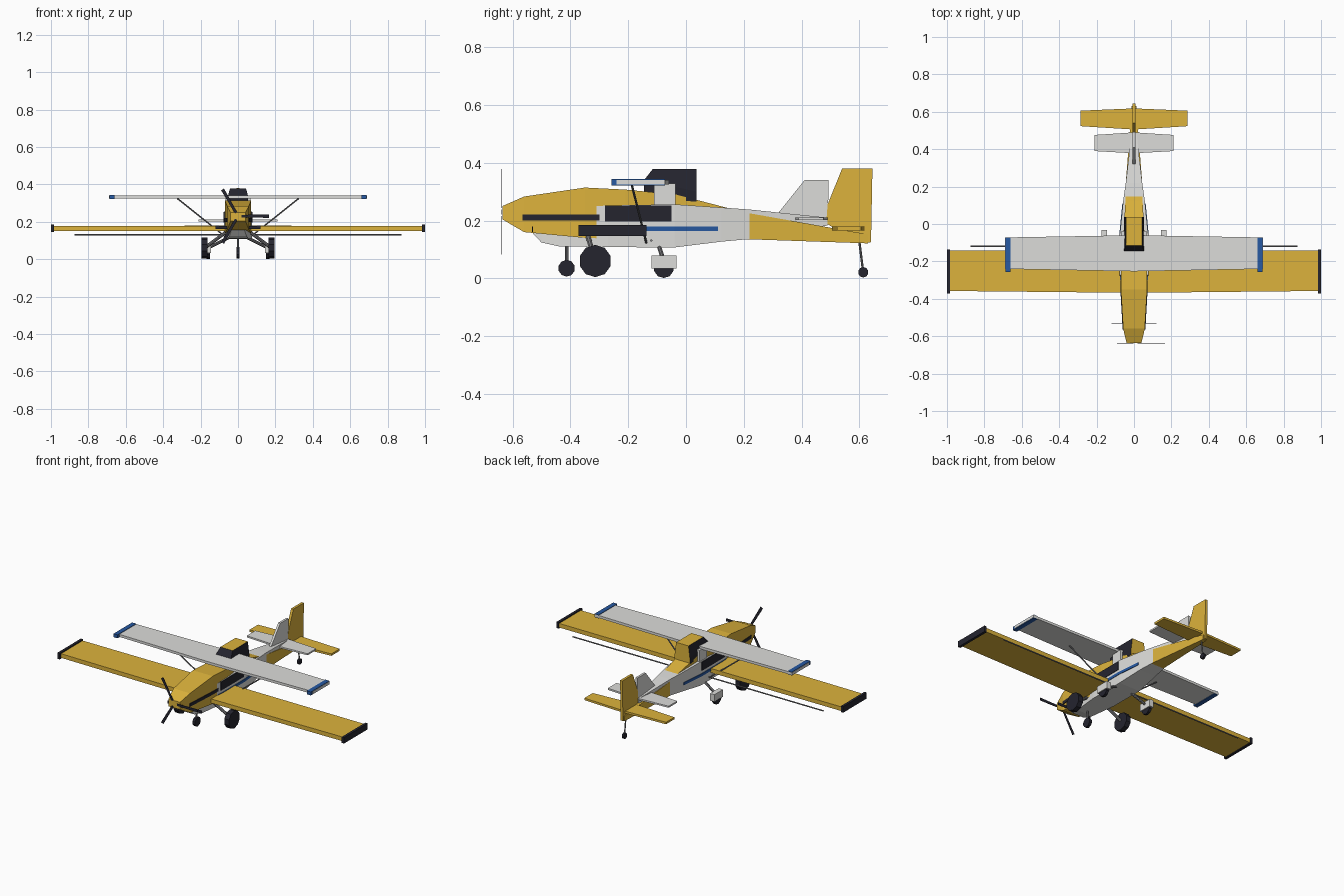
import bpy, bmesh, math
from mathutils import Vector

if "Cube" in bpy.data.objects:
    bpy.data.objects.remove(bpy.data.objects["Cube"])


def material(name, rgb):
    m = bpy.data.materials.new(name)
    m.use_nodes = True
    m.diffuse_color = (*rgb, 1)
    m.node_tree.nodes["Principled BSDF"].inputs["Base Color"].default_value = (*rgb, 1)
    return m


YELLOW = material("golden yellow", (0.72, 0.45, 0.045))
WHITE = material("off white", (0.72, 0.72, 0.7))
DARK = material("near black", (0.018, 0.018, 0.028))
BLUE = material("deep blue", (0.02, 0.1, 0.36))
GREY = material("metal grey", (0.2, 0.2, 0.21))


def finish(name, bm, *mats):
    bmesh.ops.recalc_face_normals(bm, faces=bm.faces)
    mesh = bpy.data.meshes.new(name)
    bm.to_mesh(mesh)
    bm.free()
    for m in mats:
        mesh.materials.append(m)
    ob = bpy.data.objects.new(name, mesh)
    bpy.context.collection.objects.link(ob)
    return ob


def loft(name, rings, *mats):
    """Skin a list of equal point rings and cap both ends."""
    bm = bmesh.new()
    rows = [[bm.verts.new(p) for p in ring] for ring in rings]
    n = len(rows[0])
    for a, b in zip(rows, rows[1:]):
        for i in range(n):
            j = (i + 1) % n
            bm.faces.new((a[i], a[j], b[j], b[i]))
    bm.faces.new(rows[0])
    bm.faces.new(rows[-1])
    return finish(name, bm, *mats)


def body(name, sections, mat):
    """Box fuselage from (y, half width, bottom, top) stations."""
    return loft(name, [[(-w, y, lo), (w, y, lo), (w, y, hi), (-w, y, hi)]
                       for y, w, lo, hi in sections], mat)


def width_at(sections, y):
    for a, b in zip(sections, sections[1:]):
        if a[0] <= y <= b[0]:
            return a[1] + (b[1] - a[1]) * (y - a[0]) / (b[0] - a[0])
    return sections[-1][1]


def side_plates(name, sections, y0, y1, z0, z1, mat):
    """Thin painted panels following both fuselage sides."""
    stops = [y0] + [s[0] for s in sections if y0 < s[0] < y1] + [y1]
    for label, s in (("left", 1), ("right", -1)):
        rings = []
        for y in stops:
            w = width_at(sections, y)
            rings.append([(s * (w + d), y, z) for d, z in
                          ((-0.003, z0), (0.003, z0), (0.003, z1), (-0.003, z1))])
        loft(label + "_" + name, rings, mat)


def box(name, x, y, z, mat):
    return loft(name, [[(a, y[0], z[0]), (a, y[1], z[0]), (a, y[1], z[1]), (a, y[0], z[1])]
                       for a in x], mat)


def plane_surface(name, span, root, tip, z, mat):
    """Tapered slab reaching from one tip to the other."""
    return loft(name, [[(x, c[0], z[0]), (x, c[1], z[0]), (x, c[1], z[1]), (x, c[0], z[1])]
                       for x, c in ((-span, tip), (0, root), (span, tip))], mat)


def fin(name, profile, half, mat):
    return loft(name, [[(x, y, z) for y, z in profile] for x in (-half, half)], mat)


def rod(name, a, b, r, mat, sides=8):
    a, b = Vector(a), Vector(b)
    bm = bmesh.new()
    bmesh.ops.create_cone(bm, cap_ends=True, segments=sides, radius1=r, radius2=r,
                          depth=(b - a).length)
    ob = finish(name, bm, mat)
    ob.location = (a + b) / 2
    ob.rotation_euler = (b - a).to_track_quat("Z", "Y").to_euler()
    return ob


def wheel(name, x, y, z, r, half):
    ob = rod(name, (x - half, y, z), (x + half, y, z), r, DARK, 10)
    return ob


def blades(name, count, length, y, z):
    """Flat propeller blades around a hub."""
    for k in range(count):
        t = 2 * math.pi * k / count
        u, v = Vector((math.cos(t), 0, math.sin(t))), Vector((-math.sin(t), 0, math.cos(t)))
        rings = [[c + u * d + v * w for d, w in
                  ((0.02, -0.007), (length, -0.009), (length, 0.009), (0.02, 0.007))]
                 for c in (Vector((0, y, z)), Vector((0, y + 0.002, z)))]
        loft(f"{name}_{k + 1}", rings, DARK)


# Fuselages of the low-wing and the high-wing aircraft
low = [(-0.635, 0.04, 0.204, 0.25), (-0.56, 0.058, 0.16, 0.283), (-0.35, 0.07, 0.14, 0.314),
       (-0.21, 0.07, 0.135, 0.307), (-0.035, 0.055, 0.135, 0.29), (0.123, 0.046, 0.135, 0.249),
       (0.22, 0.044, 0.135, 0.225), (0.63, 0.012, 0.121, 0.152)]
high = [(-0.53, 0.035, 0.155, 0.2), (-0.5, 0.045, 0.124, 0.21), (-0.437, 0.055, 0.11, 0.225),
        (-0.31, 0.07, 0.109, 0.25), (-0.27, 0.074, 0.108, 0.252), (-0.04, 0.074, 0.107, 0.256),
        (0.123, 0.058, 0.127, 0.245), (0.22, 0.044, 0.136, 0.238), (0.49, 0.013, 0.183, 0.21)]
body("yellow_fuselage", low, YELLOW)
body("white_fuselage", high, WHITE)
box("wing_pylon", (-0.068, 0.068), (-0.11, -0.037), (0.25, 0.328), WHITE)

# Side markings and cabin windows
side_plates("nose_stripe", low, -0.565, -0.3, 0.2, 0.22, DARK)
side_plates("cabin_windows", high, -0.28, -0.05, 0.197, 0.252, DARK)
side_plates("blue_stripe", high, -0.3, 0.11, 0.163, 0.18, BLUE)

# Cockpit canopy: dark glass with painted roof and rear
canopy = loft("canopy", [
    [(-0.053, -0.145, 0.28), (0.053, -0.145, 0.28), (0.053, 0.037, 0.265), (-0.053, 0.037, 0.265)],
    [(-0.053, -0.145, 0.34), (0.053, -0.145, 0.34), (0.053, 0.037, 0.3), (-0.053, 0.037, 0.3)],
    [(-0.043, -0.115, 0.378), (0.043, -0.115, 0.378), (0.043, 0.037, 0.378),
     (-0.043, 0.037, 0.378)]], DARK, YELLOW)
for f in canopy.data.polygons:
    f.material_index = int(f.normal.z > 0.8 or f.normal.y > 0.8)

# Wings and tail surfaces
plane_surface("low_wing", 0.99, (-0.368, -0.14), (-0.358, -0.142), (0.151, 0.177), YELLOW)
plane_surface("high_wing", 0.69, (-0.253, -0.06), (-0.24, -0.072), (0.325, 0.341), WHITE)
plane_surface("yellow_tailplane", 0.285, (0.505, 0.618), (0.523, 0.606), (0.166, 0.179), YELLOW)
plane_surface("white_tailplane", 0.212, (0.378, 0.49), (0.39, 0.476), (0.201, 0.211), WHITE)
fin("yellow_fin", [(0.485, 0.19), (0.49, 0.256), (0.54, 0.38), (0.645, 0.38), (0.64, 0.125),
                   (0.6, 0.122)], 0.008, YELLOW)
fin("white_fin", [(0.31, 0.215), (0.41, 0.34), (0.493, 0.34), (0.491, 0.19)], 0.007, WHITE)

# Propellers
blades("front_blade", 3, 0.165, -0.638, 0.23)
blades("lower_blade", 2, 0.12, -0.532, 0.17)

# Mirrored wing tips, struts and main landing gear
for side, s in (("left", 1), ("right", -1)):
    box(side + "_low_wing_tip", (s * 0.984, s * 1.0), (-0.372, -0.137), (0.146, 0.184), DARK)
    box(side + "_high_wing_tip", (s * 0.66, s * 0.688), (-0.257, -0.072), (0.322, 0.344), BLUE)
    rod(side + "_wing_strut", (s * 0.325, -0.188, 0.325), (s * 0.07, -0.137, 0.122), 0.004, GREY)
    wheel(side + "_large_wheel", s * 0.178, -0.314, 0.06, 0.056, 0.016)
    rod(side + "_large_wheel_leg", (s * 0.06, -0.34, 0.148), (s * 0.178, -0.314, 0.06), 0.009, GREY)
    wheel(side + "_small_wheel", s * 0.16, -0.077, 0.036, 0.035, 0.009)
    box(side + "_wheel_fairing", (s * 0.145, s * 0.175), (-0.119, -0.033), (0.034, 0.079), WHITE)
    rod(side + "_small_wheel_leg", (s * 0.05, -0.095, 0.115), (s * 0.16, -0.077, 0.06), 0.008, GREY)

# Spray boom under the low wing
rod("spray_boom", (-0.875, -0.12, 0.131), (0.875, -0.12, 0.131), 0.004, GREY)

# Nose wheel and tail wheel
wheel("nose_wheel", 0, -0.413, 0.035, 0.029, 0.009)
rod("nose_wheel_leg", (0, -0.413, 0.12), (0, -0.413, 0.035), 0.006, GREY)
wheel("tail_wheel", 0, 0.613, 0.021, 0.018, 0.007)
rod("tail_wheel_leg", (0, 0.6, 0.125), (0, 0.613, 0.021), 0.004, GREY)
